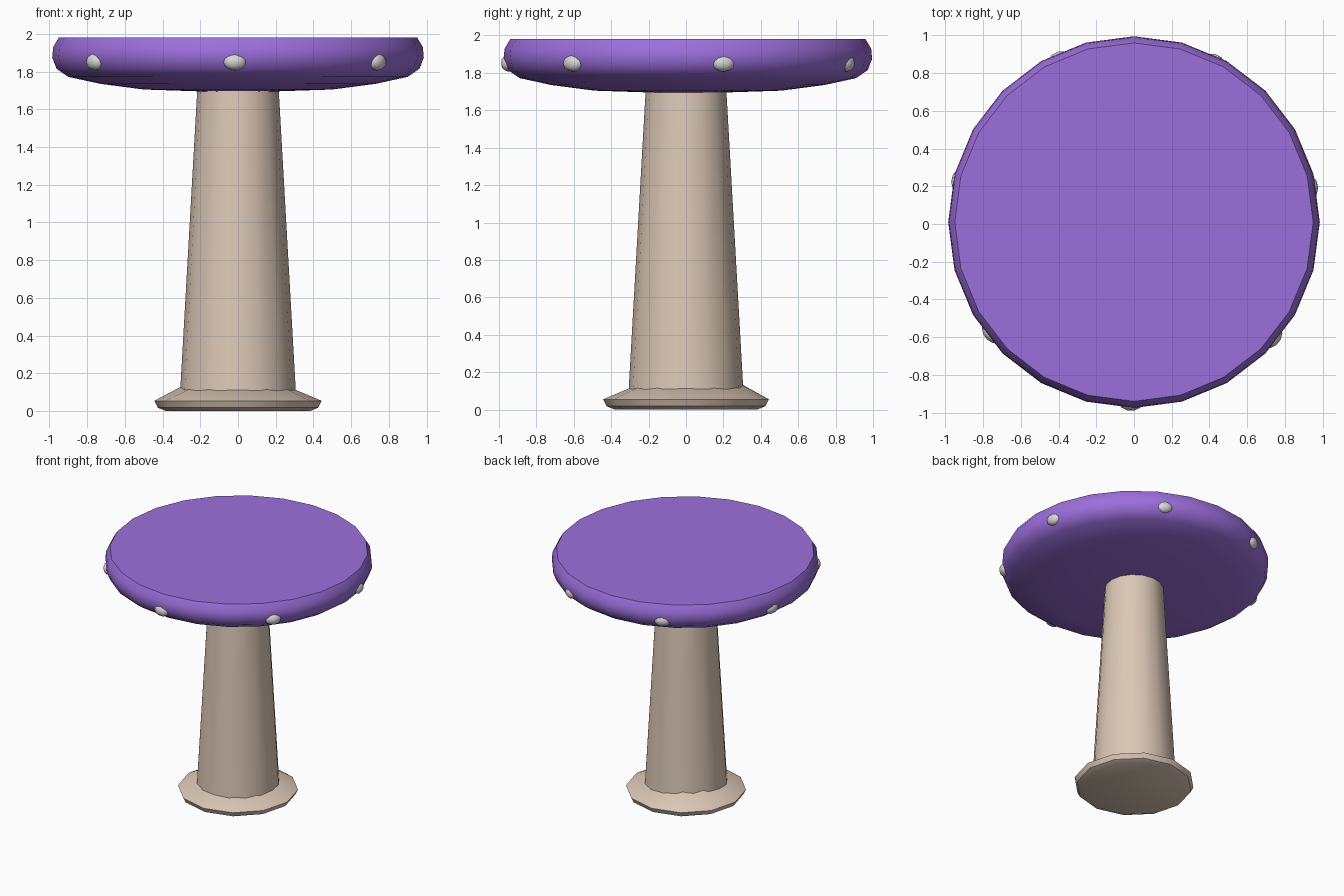
import bpy
import bmesh
from math import cos, sin, pi, radians

cube = bpy.data.objects.get("Cube")
if cube:
    bpy.data.objects.remove(cube, do_unlink=True)


def make_material(name, colour):
    mat = bpy.data.materials.new(name)
    mat.use_nodes = True
    mat.diffuse_color = (*colour, 1)
    mat.node_tree.nodes["Principled BSDF"].inputs["Base Color"].default_value = (*colour, 1)
    return mat


def finish(bm, name, mat, angle):
    """Turn a bmesh into a named, coloured, smooth-shaded object."""
    bmesh.ops.recalc_face_normals(bm, faces=bm.faces)
    mesh = bpy.data.meshes.new(name)
    bm.to_mesh(mesh)
    bm.free()
    mesh.materials.append(mat)
    obj = bpy.data.objects.new(name, mesh)
    bpy.context.collection.objects.link(obj)
    bpy.ops.object.select_all(action="DESELECT")
    obj.select_set(True)
    bpy.context.view_layer.objects.active = obj
    bpy.ops.object.shade_smooth_by_angle(angle=radians(angle))
    return obj


def lathe(profile, sides, centre_y=0.0):
    """Rings of (radius, height) joined into a closed solid."""
    bm = bmesh.new()
    rings = []
    for r, z in profile:
        rings.append([bm.verts.new((r * cos(2 * pi * i / sides),
                                    centre_y + r * sin(2 * pi * i / sides), z))
                      for i in range(sides)])
    for low, high in zip(rings, rings[1:]):
        for i in range(sides):
            j = (i + 1) % sides
            bm.faces.new((low[i], low[j], high[j], high[i]))
    bm.faces.new(rings[0])
    bm.faces.new(rings[-1])
    return bm, rings


purple = make_material("purple", (0.33, 0.16, 0.71))
beige = make_material("beige", (0.71, 0.58, 0.47))
pale_grey = make_material("pale grey", (0.68, 0.68, 0.68))

# Round top with a soft underside and a flat upper face
top, _ = lathe([(0.2, 1.695), (0.5, 1.705), (0.73, 1.735), (0.9, 1.772),
                (0.962, 1.815), (0.985, 1.875), (0.98, 1.93), (0.95, 1.98)], 24, 0.01)
finish(top, "table_top", purple, 45)

# Tapered stem
stem, _ = lathe([(0.308, 0.08), (0.215, 1.72)], 16)
finish(stem, "stem", beige, 40)

# Flared foot, its collar swelling upward at the back right
foot, rings = lathe([(0.38, 0.0), (0.425, 0.018), (0.443, 0.055), (0.30, 0.115)], 12)
for v in rings[-1]:
    v.co.z += 0.045 * max(0, (v.co.y - v.co.x) / 0.424) ** 3
finish(foot, "foot", beige, 40)

# Seven flattened spots around the rim
for k in range(7):
    a = radians(-91) + k * 2 * pi / 7
    bm = bmesh.new()
    bmesh.ops.create_icosphere(bm, subdivisions=2, radius=1)
    for v in bm.verts:
        out, side = v.co.x * 0.04, v.co.y * 0.063
        v.co = ((0.955 + out) * cos(a) - side * sin(a),
                0.005 + (0.955 + out) * sin(a) + side * cos(a),
                1.852 + v.co.z * 0.046)
    finish(bm, f"spot_{k + 1}", pale_grey, 60)
